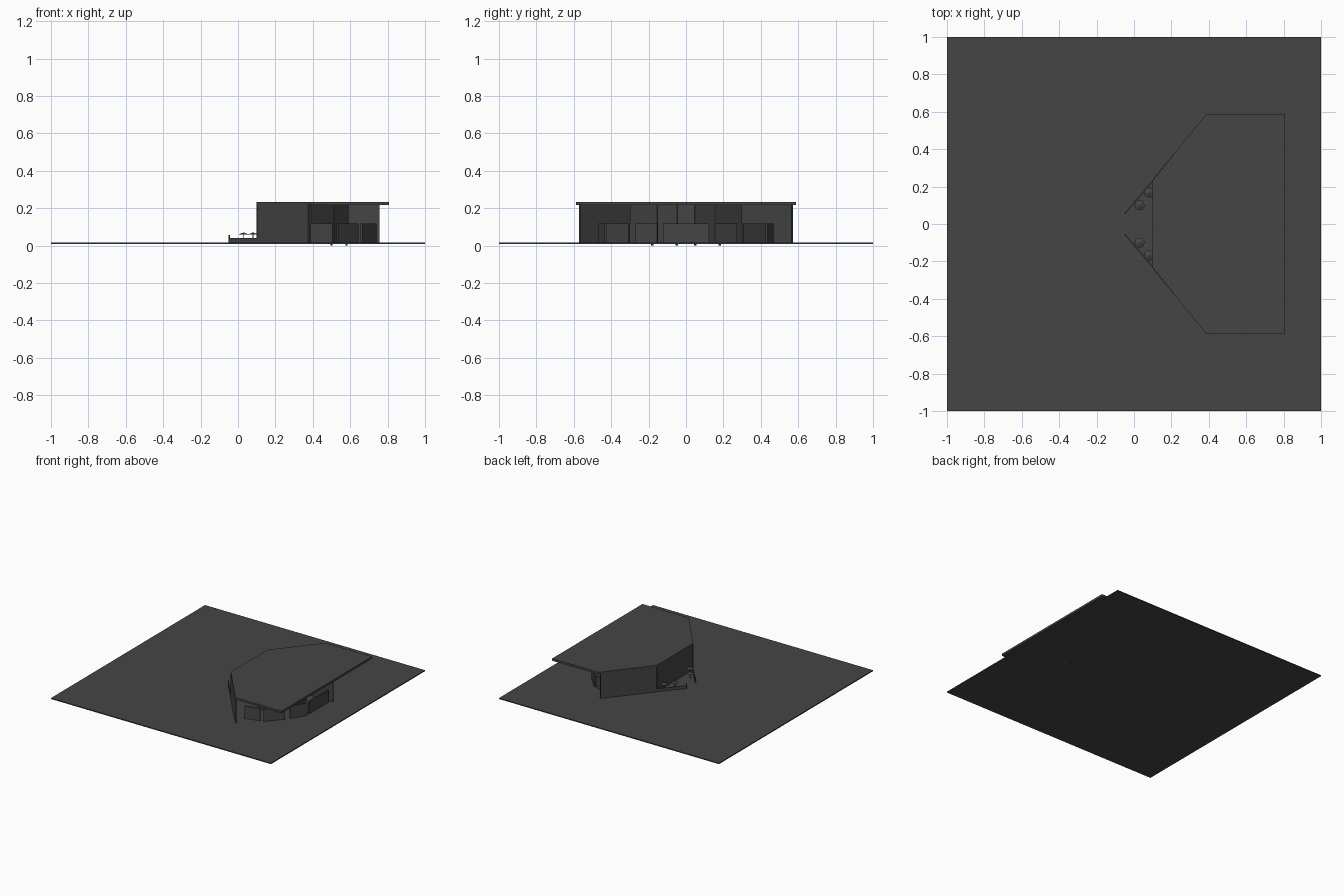
import bpy, bmesh, math

if "Cube" in bpy.data.objects:
    bpy.data.objects.remove(bpy.data.objects["Cube"])

G = 0.016      # ground top
ROOF = 0.217   # roof underside

dark = bpy.data.materials.new("charcoal")
dark.diffuse_color = (0.06, 0.06, 0.06, 1)
dark.use_nodes = True
dark.node_tree.nodes["Principled BSDF"].inputs["Base Color"].default_value = dark.diffuse_color


def prism(name, pts, z0, z1):
    """Extrude a plan outline vertically."""
    bm = bmesh.new()
    f = bm.faces.new([bm.verts.new((x, y, z0)) for x, y in pts])
    r = bmesh.ops.extrude_face_region(bm, geom=[f])
    for v in r["geom"]:
        if isinstance(v, bmesh.types.BMVert):
            v.co.z = z1
    bmesh.ops.recalc_face_normals(bm, faces=bm.faces)
    me = bpy.data.meshes.new(name)
    bm.to_mesh(me)
    bm.free()
    me.materials.append(dark)
    ob = bpy.data.objects.new(name, me)
    bpy.context.collection.objects.link(ob)
    return ob


def wall(name, a, b, z0, z1, t=0.012):
    """Straight wall between two plan points, centred on its line."""
    dx, dy = b[0] - a[0], b[1] - a[1]
    n = math.hypot(dx, dy)
    ox, oy = -dy / n * t / 2, dx / n * t / 2
    return prism(name, [(a[0] + ox, a[1] + oy), (b[0] + ox, b[1] + oy),
                        (b[0] - ox, b[1] - oy), (a[0] - ox, a[1] - oy)], z0, z1)


def cone(name, x, y, z0, z1, r1, r2, n=8):
    bpy.ops.mesh.primitive_cone_add(vertices=n, radius1=r1, radius2=r2, depth=z1 - z0,
                                    location=(x, y, (z0 + z1) / 2))
    bpy.context.object.name = name
    bpy.context.object.data.materials.append(dark)


# Ground slab and roof slab
prism("ground", [(-1, -1), (1, -1), (1, 1), (-1, 1)], 0.008, G)
prism("roof", [(0.10, -0.235), (0.385, -0.587), (0.807, -0.587),
               (0.807, 0.587), (0.385, 0.587), (0.10, 0.235)], ROOF, 0.234)

# Back wall behind the terrace, centre foyer panel, inner core face, fin wall
wall("terrace_wall", (0.106, -0.23), (0.106, 0.23), G, ROOF)
wall("foyer_panel_centre", (0.73, -0.122), (0.73, 0.122), G, 0.117)
wall("core_face_centre", (0.585, -0.045), (0.585, 0.045), G, ROOF)
wall("fin_wall", (0.51, 0.155), (0.757, 0.155), G, ROOF)

for s, side in ((-1, "right"), (1, "left")):
    # Splayed side wall, continuing as a low terrace wall with end post
    wall("side_wall_" + side, (0.38, s * 0.568), (0.105, s * 0.235), G, ROOF)
    wall("terrace_low_wall_" + side, (0.105, s * 0.235), (-0.045, s * 0.06), G, 0.04, 0.006)
    cone("terrace_post_" + side, -0.046, s * 0.06, G, 0.056, 0.004, 0.004)

    # Faceted low foyer panels
    panels = [((0.735, 0.152), (0.66, 0.27)),
              ((0.64, 0.303), (0.53, 0.425)),
              ((0.505, 0.43), (0.385, 0.462))]
    for i, (a, b) in enumerate(panels):
        wall(f"foyer_panel_{side}_{i}", (a[0], s * a[1]), (b[0], s * b[1]), G, 0.117)

    # Full-height inner core faces
    core = [(0.585, 0.045), (0.51, 0.15), (0.385, 0.295)]
    for i in range(2):
        a, b = core[i], core[i + 1]
        wall(f"core_face_{side}_{i}", (a[0], s * a[1]), (b[0], s * b[1]), G, ROOF)

    # Short columns whose feet reach below the slab
    for i, (x, y) in enumerate([(0.50, 0.18), (0.58, 0.05)]):
        cone(f"column_{side}_{i}", x, s * y, 0, 0.1, 0.006, 0.006)

    # Terrace umbrellas
    for i, (x, y) in enumerate([(0.03, 0.10), (0.08, 0.168)]):
        cone(f"umbrella_canopy_{side}_{i}", x, s * y, 0.06, 0.07, 0.027, 0.001, 12)
        cone(f"umbrella_pole_{side}_{i}", x, s * y, G, 0.062, 0.002, 0.002, 6)
